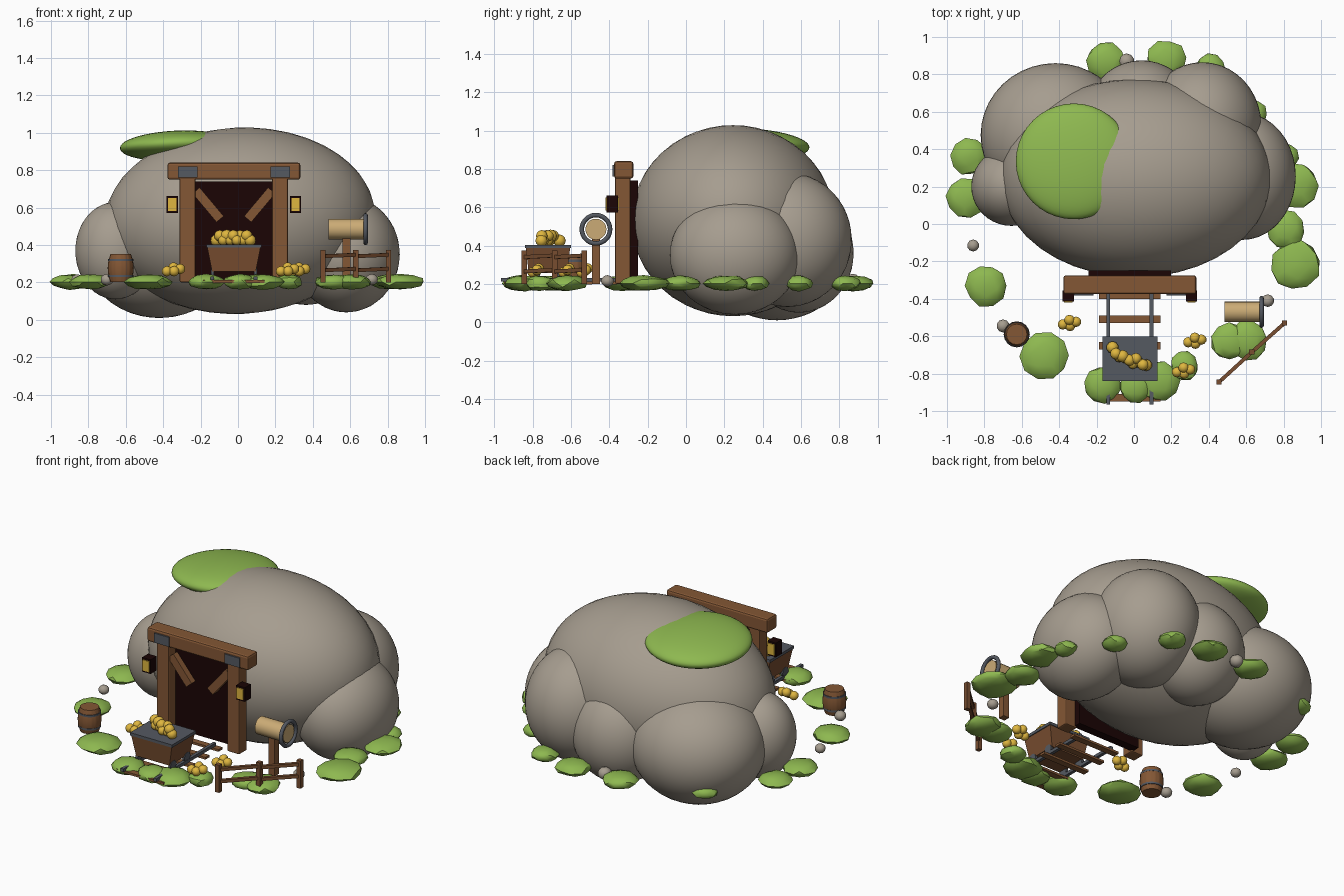
import bpy, math, random
from mathutils import Vector

random.seed(4)
cube = bpy.data.objects.get("Cube")
if cube:
    bpy.data.objects.remove(cube)


def material(name, rgb):
    m = bpy.data.materials.new(name)
    m.use_nodes = True
    m.diffuse_color = (*rgb, 1)
    m.node_tree.nodes["Principled BSDF"].inputs["Base Color"].default_value = (*rgb, 1)
    return m


ROCK = material("warm grey rock", (0.38, 0.335, 0.275))
MOSS = material("moss green", (0.27, 0.48, 0.08))
WOOD = material("brown timber", (0.23, 0.095, 0.035))
DARK_WOOD = material("dark timber", (0.19, 0.076, 0.03))
TAN = material("pale log wood", (0.60, 0.41, 0.18))
METAL = material("iron grey", (0.09, 0.10, 0.12))
GOLD = material("gold", (0.74, 0.47, 0.05))
DARK = material("tunnel black", (0.011, 0.0015, 0.0015))


def finish(name, mat, smooth=None):
    ob = bpy.context.object
    ob.name = name
    ob.data.materials.append(mat)
    if smooth:
        bpy.ops.object.shade_smooth_by_angle(angle=math.radians(smooth))
    return ob


def box(name, loc, size, mat, rot=(0, 0, 0), bevel=0.0):
    bpy.ops.mesh.primitive_cube_add(size=1, location=loc, rotation=rot)
    ob = finish(name, mat)
    ob.scale = size
    if bevel:
        bpy.ops.object.transform_apply(location=False, rotation=False, scale=True)
        mod = ob.modifiers.new("bevel", "BEVEL")
        mod.width = bevel
        mod.segments = 2
    return ob


def blob(name, loc, radii, mat, detail=2, smooth=40, rot=(0, 0, 0), jitter=0.0):
    bpy.ops.mesh.primitive_ico_sphere_add(subdivisions=detail, radius=1, location=loc, rotation=rot)
    ob = finish(name, mat)
    for v in ob.data.vertices:
        v.co *= 1 + random.uniform(-jitter, jitter)
    ob.scale = radii
    bpy.ops.object.transform_apply(location=False, rotation=False, scale=True)
    bpy.ops.object.shade_smooth_by_angle(angle=math.radians(smooth))
    return ob


def cylinder(name, loc, r, depth, mat, rot=(0, 0, 0), sides=20):
    bpy.ops.mesh.primitive_cylinder_add(vertices=sides, radius=r, depth=depth, location=loc, rotation=rot)
    return finish(name, mat, 40)


def beam(name, a, b, thick, mat):
    """Square bar from a to b."""
    a, b = Vector(a), Vector(b)
    ob = box(name, (a + b) / 2, (thick, thick, (b - a).length), mat)
    ob.rotation_euler = (b - a).to_track_quat("Z", "Y").to_euler()
    return ob


# Boulder hill
for name, loc, radii, tilt in (
    ("main_boulder", (0.01, 0.245, 0.53), (0.725, 0.53, 0.498), -0.05),
    ("left_boulder", (0.58, 0.255, 0.35), (0.285, 0.34, 0.31), 0),
    ("back_left_boulder", (0.365, 0.53, 0.43), (0.315, 0.335, 0.35), 0),
    ("back_boulder", (0.04, 0.59, 0.36), (0.29, 0.285, 0.31), 0),
    ("back_right_boulder", (-0.42, 0.475, 0.355), (0.4, 0.385, 0.345), 0),
    ("right_boulder", (-0.655, 0.2, 0.37), (0.215, 0.21, 0.26), 0),
):
    blob(name, loc, radii, ROCK, 4, 60, (0, tilt, 0))
blob("moss_cap", (-0.322, 0.335, 0.93), (0.31, 0.31, 0.08), MOSS, 4, 60, (-0.06, -0.04, 0))

# Mine entrance
GX = -0.022
box("tunnel_mouth", (GX, -0.277, 0.475), (0.44, 0.055, 0.53), DARK)
box("lintel", (GX, -0.325, 0.795), (0.71, 0.1, 0.09), WOOD, bevel=0.012)
for s in (-1, 1):
    x = GX + s * 0.247
    box("gate_post", (x, -0.33, 0.49), (0.085, 0.08, 0.58), WOOD, bevel=0.008)
    box("lintel_plate", (x, -0.379, 0.79), (0.105, 0.009, 0.06), METAL)
    box("gate_brace", (GX + s * 0.138, -0.335, 0.615), (0.05, 0.04, 0.2), WOOD, (0, s * math.radians(40), 0))
    lx = GX + s * 0.33
    box("lantern_case", (lx, -0.385, 0.617), (0.06, 0.06, 0.09), DARK)
    for y in (-0.417, -0.353):
        box("lantern_glass", (lx, y, 0.617), (0.044, 0.008, 0.068), GOLD)

# Track
for y in (-0.38, -0.51, -0.65, -0.79, -0.93):
    box("track_tie", (GX, y, 0.205), (0.33, 0.04, 0.014), WOOD)
for x in (-0.137, 0.093):
    box("track_rail", (x, -0.665, 0.222), (0.02, 0.6, 0.02), METAL)
    for y in (-0.79, -0.65):
        cylinder("cart_wheel", (x, y, 0.25), 0.03, 0.016, METAL, (0, math.pi / 2, 0), 12)

# Cart with tapered tub
cart = box("cart_tub", (GX, -0.72, 0.323), (0.285, 0.23, 0.13), DARK_WOOD)
for v in cart.data.vertices:
    if v.co.z < 0:
        v.co.x *= 0.82
        v.co.y *= 0.88
box("cart_rim", (GX, -0.72, 0.395), (0.295, 0.238, 0.018), METAL)
for i in range(11):
    t = i / 10
    loc = (-0.115 + 0.18 * t, -0.68 - 0.07 * t + random.uniform(-0.03, 0.03), 0.425 + 0.025 * (i % 2))
    blob("cart_nugget", loc, (random.uniform(0.026, 0.034),) * 3, GOLD, 2, 60)

# Loose gold piles
for px, py in ((-0.35, -0.525), (0.32, -0.62), (0.26, -0.78)):
    for dx, dy, dz in ((-0.03, -0.012, 0), (0.005, 0.012, 0.02), (0.008, -0.02, 0), (0.04, 0.002, 0.012)):
        blob("gold_nugget", (px + dx, py + dy, 0.26 + dz), (0.028,) * 3, GOLD, 2, 60)

# Barrel
barrel = cylinder("barrel", (-0.627, -0.59, 0.277), 0.055, 0.15, WOOD, sides=16)
bpy.ops.object.mode_set(mode="EDIT")
bpy.ops.mesh.select_all(action="SELECT")
bpy.ops.mesh.subdivide(number_cuts=3)
bpy.ops.object.mode_set(mode="OBJECT")
for v in barrel.data.vertices:
    bulge = 1 + 0.27 * (1 - (v.co.z / 0.075) ** 2)
    v.co.x *= bulge
    v.co.y *= bulge
for z in (0.235, 0.32):
    cylinder("barrel_hoop", (-0.627, -0.59, z), 0.067, 0.012, METAL, sides=16)

# Log on a post with an iron ring
box("log_post", (0.58, -0.47, 0.32), (0.042, 0.042, 0.24), WOOD)
cylinder("log", (0.585, -0.47, 0.485), 0.055, 0.2, TAN, (0, math.pi / 2, 0))
bpy.ops.mesh.primitive_torus_add(major_radius=0.074, minor_radius=0.012, major_segments=28, minor_segments=8,
                                 location=(0.682, -0.47, 0.485), rotation=(0, math.pi / 2, 0))
finish("log_ring", METAL, 60)

# Fence
ends = ((0.455, -0.845), (0.63, -0.685), (0.805, -0.53))
for x, y in ends:
    box("fence_post", (x, y, 0.287), (0.028, 0.028, 0.175), DARK_WOOD)
for (ax, ay), (bx, by) in zip(ends, ends[1:]):
    for z in (0.265, 0.34):
        beam("fence_rail", (ax, ay, z), (bx, by, z + 0.008), 0.02, DARK_WOOD)

# Bushes: x, y, radius
for x, y, r in (
    (-0.88, 0.36, 0.1), (-0.9, 0.14, 0.105), (-0.15, 0.87, 0.105), (0.17, 0.88, 0.105), (0.41, 0.83, 0.08),
    (0.64, 0.59, 0.07), (0.87, 0.21, 0.115), (0.81, -0.03, 0.105), (0.865, -0.22, 0.13), (-0.79, -0.33, 0.11),
    (-0.48, -0.705, 0.13), (-0.17, -0.86, 0.1), (0.01, -0.87, 0.09), (0.13, -0.84, 0.11), (0.27, -0.76, 0.075),
    (0.51, -0.63, 0.1), (0.61, -0.62, 0.1), (-0.63, 0.71, 0.08), (0.81, 0.36, 0.07),
):
    blob("bush", (x, y, 0.203), (r, r * random.uniform(0.95, 1.1), 0.041), MOSS, 2, 35,
         (0, 0, random.uniform(0, 3)), 0.07)

# Small stones
for x, y, r in ((-0.7, -0.545, 0.035), (-0.86, -0.115, 0.032), (0.715, -0.41, 0.034), (-0.04, 0.87, 0.042)):
    blob("stone", (x, y, 0.215), (r, r, r * 0.9), ROCK, 2, 35)
